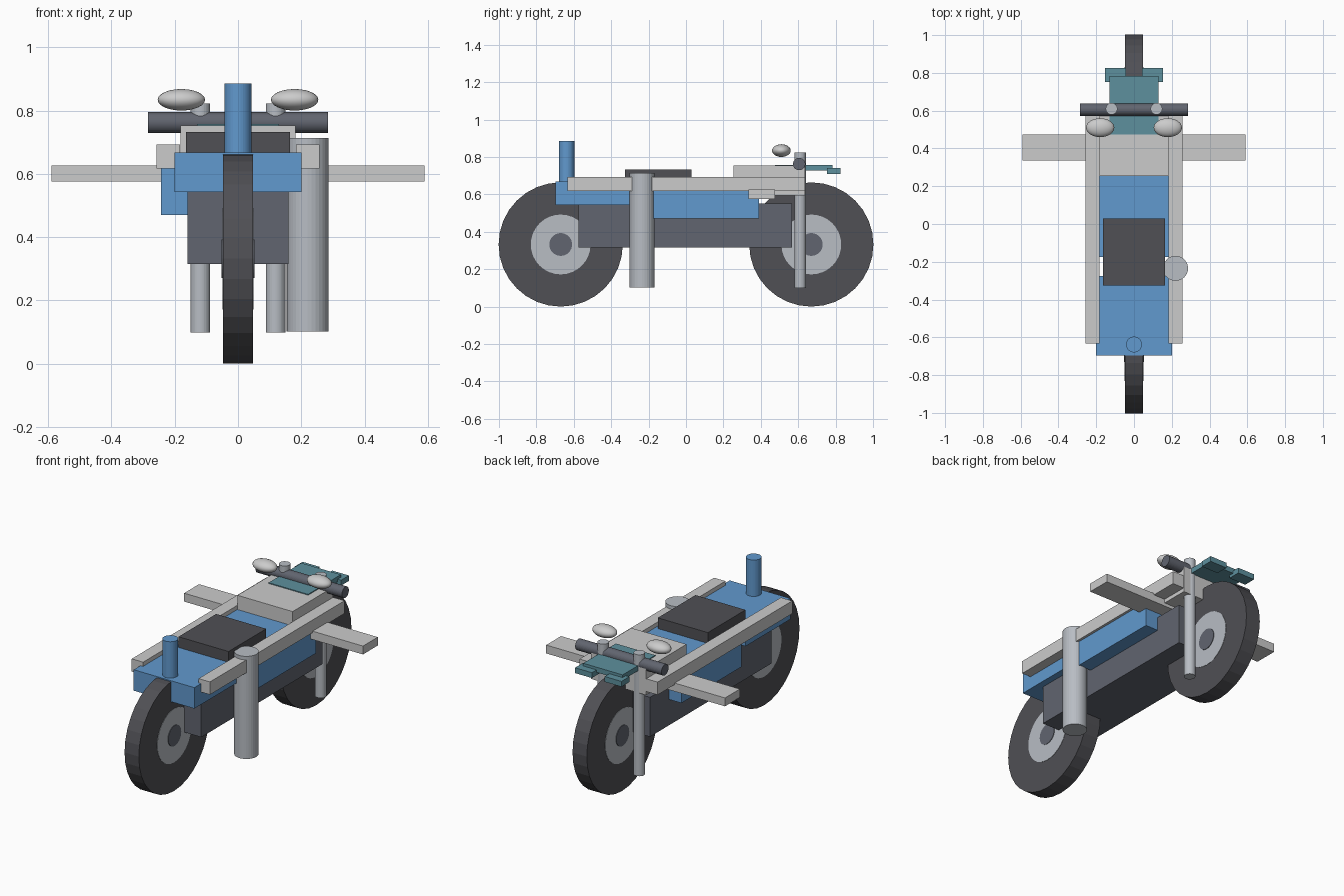
import bpy
from math import pi

if "Cube" in bpy.data.objects:
    bpy.data.objects.remove(bpy.data.objects["Cube"])

def material(name, rgb):
    m = bpy.data.materials.new(name)
    m.diffuse_color = (*rgb, 1)
    m.use_nodes = True
    m.node_tree.nodes["Principled BSDF"].inputs["Base Color"].default_value = m.diffuse_color
    return m

BLUE = material("blue_paint", (0.12, 0.32, 0.62))
DARK = material("dark_rubber", (0.08, 0.08, 0.09))
ENGINE = material("engine_grey", (0.12, 0.13, 0.16))
STEEL = material("pale_steel", (0.48, 0.51, 0.55))
TEAL = material("teal", (0.11, 0.28, 0.34))

def finish(name, mat, smooth=False):
    ob = bpy.context.object
    ob.name = name
    if mat:
        ob.data.materials.append(mat)
    if smooth:
        bpy.ops.object.shade_smooth_by_angle()
    return ob

def box(name, x, y, z, mat=None):
    """Box from (min, max) pairs on each axis."""
    axes = (x, y, z)
    bpy.ops.mesh.primitive_cube_add(size=1, location=[(a + b) / 2 for a, b in axes])
    ob = finish(name, mat)
    ob.scale = [b - a for a, b in axes]
    return ob

def cylinder(name, loc, r, depth, mat=None, along_x=False, sides=32):
    bpy.ops.mesh.primitive_cylinder_add(vertices=sides, radius=r, depth=depth, location=loc,
                                        rotation=(0, pi / 2 if along_x else 0, 0))
    return finish(name, mat)

# wheels: tyre, rim disc and hub
for end, y in (("rear", -0.67), ("front", 0.67)):
    for part, r, w, mat in (("tyre", 0.332, 0.094, DARK), ("rim", 0.16, 0.098, STEEL),
                            ("hub", 0.061, 0.104, ENGINE)):
        cylinder(f"{end}_{part}", (0, y, 0.332), r, w, mat, along_x=True)

# engine, bodywork and seat
box("engine_block", (-0.16, 0.16), (-0.575, 0.568), (0.315, 0.55), ENGINE)
box("rear_body", (-0.2, 0.2), (-0.697, -0.275), (0.543, 0.668), BLUE)
box("front_body", (-0.243, 0.243), (-0.175, 0.39), (0.47, 0.668), BLUE)
box("seat", (-0.165, 0.165), (-0.325, 0.03), (0.66, 0.732), DARK)
box("tank_cover", (-0.182, 0.182), (0.255, 0.636), (0.595, 0.753))
box("cross_bar", (-0.59, 0.59), (0.335, 0.475), (0.576, 0.626))

# rear post and side exhaust
cylinder("rear_post", (0, -0.638, 0.765), 0.042, 0.24, BLUE)
cylinder("exhaust_pipe", (0.22, -0.235, 0.408), 0.066, 0.612, STEEL)

# steering and instrument plate
cylinder("handlebar", (0, 0.605, 0.762), 0.033, 0.57, ENGINE, along_x=True)
box("instrument_plate", (-0.13, 0.13), (0.475, 0.783), (0.727, 0.758), TEAL)

# mirrored side parts
for side, s in (("left", -1), ("right", 1)):
    box(f"{side}_rail", sorted((s * 0.183, s * 0.258)), (-0.633, 0.636), (0.617, 0.693))
    cylinder(f"{side}_fork", (s * 0.119, 0.61, 0.461), 0.031, 0.724, STEEL)
    box(f"{side}_front_plate", sorted((s * 0.042, s * 0.153)), (0.753, 0.827), (0.71, 0.742), TEAL)
    bpy.ops.mesh.primitive_uv_sphere_add(segments=24, ring_count=12, radius=1,
                                         location=(s * 0.179, 0.51, 0.834))
    finish(f"{side}_mirror", None, smooth=True).scale = (0.075, 0.05, 0.034)
